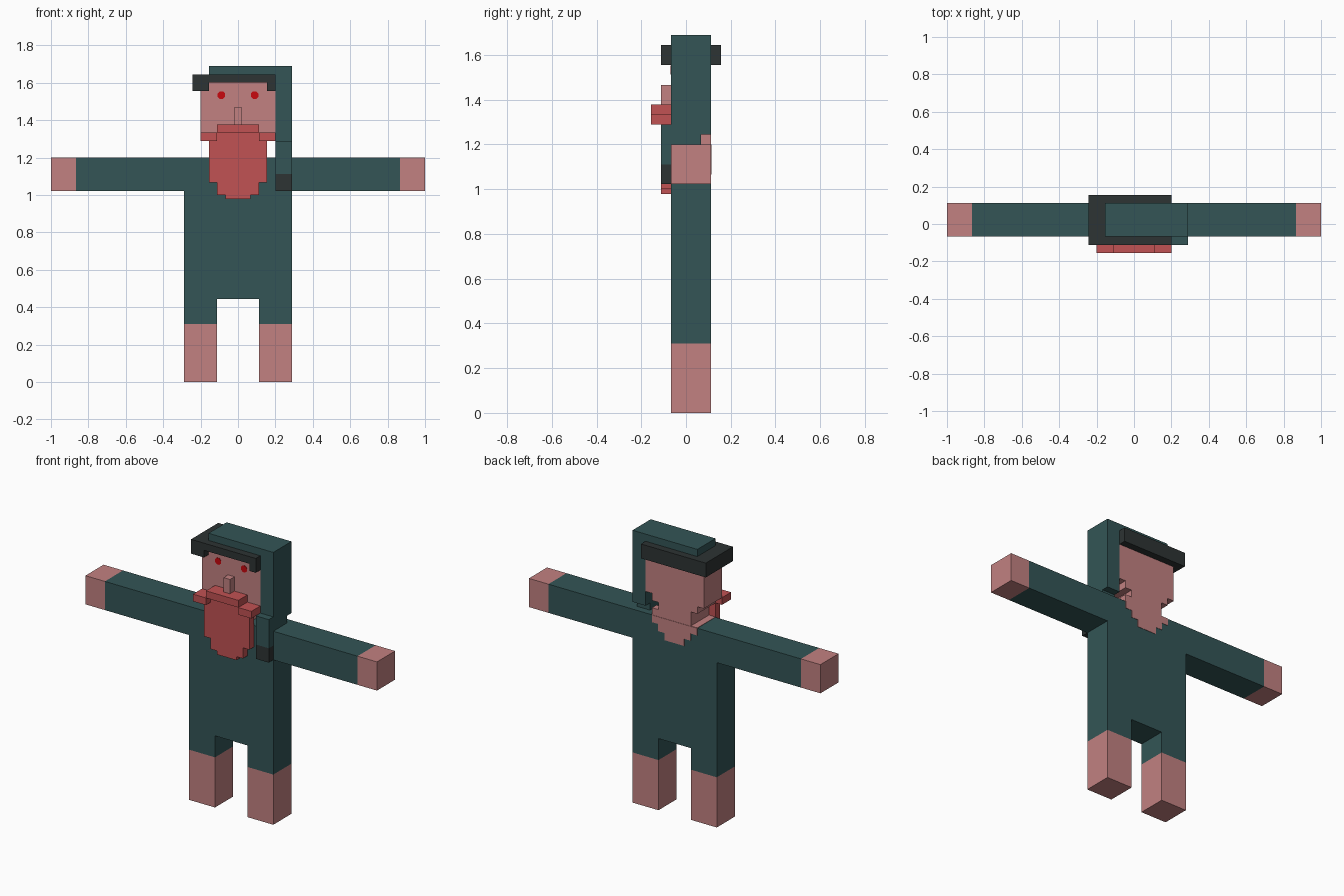
import bpy, bmesh, math
from mathutils import Vector

cube = bpy.data.objects.get("Cube")
if cube:
    bpy.data.objects.remove(cube, do_unlink=True)

U = 2 / 45          # one block of the grid the figure is built on
BACK, FRONT = 2.5, -1.5   # body depth in blocks


def material(name, rgb):
    lin = [((c / 255 + 0.055) / 1.055) ** 2.4 if c > 10 else c / 255 / 12.92 for c in rgb]
    m = bpy.data.materials.new(name)
    m.use_nodes = True
    m.diffuse_color = (*lin, 1)
    m.node_tree.nodes["Principled BSDF"].inputs["Base Color"].default_value = (*lin, 1)
    return m


TEAL = material("dark teal cloth", (51, 85, 86))
SKIN = material("pink skin", (194, 129, 129))
RED = material("red beard", (193, 82, 83))
BLACK = material("charcoal trim", (45, 51, 51))
EYE = material("bright red eye", (200, 8, 14))


def extrude(name, pts, lo, hi, mat, axis="y"):
    """Extrude an outline (x,z for axis y; y,z for axis x) from lo to hi, in blocks."""
    bm = bmesh.new()
    place = (lambda a, b: (a, lo, b)) if axis == "y" else (lambda a, b: (lo, a, b))
    step = Vector((0, hi - lo, 0)) if axis == "y" else Vector((hi - lo, 0, 0))
    face = bm.faces.new([bm.verts.new(place(a, b)) for a, b in pts])
    top = bmesh.ops.extrude_face_region(bm, geom=[face])["geom"]
    bmesh.ops.translate(bm, vec=step, verts=[v for v in top if isinstance(v, bmesh.types.BMVert)])
    bmesh.ops.recalc_face_normals(bm, faces=bm.faces)
    bmesh.ops.scale(bm, vec=(U, U, U), verts=bm.verts)
    me = bpy.data.meshes.new(name)
    bm.to_mesh(me)
    bm.free()
    me.materials.append(mat)
    ob = bpy.data.objects.new(name, me)
    bpy.context.collection.objects.link(ob)
    return ob


def box(name, x, y, z, mat):
    return extrude(name, [(x[0], z[0]), (x[1], z[0]), (x[1], z[1]), (x[0], z[1])], y[0], y[1], mat)


def mirrored(half):
    """Complete a symmetric outline from its +x half, listed bottom to top."""
    return half + [(-x, z) for x, z in reversed(half)]


DEPTH = (FRONT, BACK)

# Robe: torso, sleeves and trouser legs as one outline
extrude("robe", mirrored([(2.5, 10), (2.5, 7), (6.5, 7), (6.5, 23),
                          (19.5, 23), (19.5, 27)]), *DEPTH, TEAL)

# Hands and feet
for side, s in (("left", 1), ("right", -1)):
    box(side + "_hand", sorted((s * 19.5, s * 22.5)), DEPTH, (23, 27), SKIN)
    box(side + "_foot", sorted((s * 2.5, s * 6.5)), DEPTH, (0, 7), SKIN)

# Head with stepped jaw and neck
extrude("head", mirrored([(2.5, 27), (2.5, 29), (3.5, 29), (3.5, 30), (4.5, 30), (4.5, 36)]),
        *DEPTH, SKIN)
box("neck_step", (2.5, 3.5), (1.5, BACK), (27, 28), SKIN)
box("shoulder_skin", (-3.5, -2.5), DEPTH, (27, 27.05), SKIN)

# Bare skin showing at the nape
extrude("nape", mirrored([(1.5, 24), (1.5, 25), (2.5, 25), (2.5, 26), (3.5, 26), (3.5, 27)]),
        BACK, BACK + 0.05, SKIN)

# Face
box("nose", (-0.5, 0.5), (-2.5, FRONT), (30, 33), SKIN)
for side, s in (("left", 1), ("right", -1)):
    ring = [(s * 2 + 0.5 * math.cos(math.radians(22.5 + 45 * i)),
             34.5 + 0.5 * math.sin(math.radians(22.5 + 45 * i))) for i in range(8)]
    extrude(side + "_eye", ring, FRONT - 0.05, FRONT, EYE)
    box(side + "_moustache_tip", sorted((s * 2.5, s * 4.5)), (-3.5, FRONT), (29, 30), RED)
box("moustache", (-2.5, 2.5), (-3.5, FRONT), (30, 31), RED)
extrude("beard", mirrored([(1.5, 22), (1.5, 22.5), (2.5, 22.5), (2.5, 24), (3.5, 24), (3.5, 30)]),
        -2.5, FRONT, RED)

# Cap crown, hanging tail and its tip
box("cap_crown", (-3.5, 4.5), DEPTH, (36, 38), TEAL)
extrude("cap_tail", [(FRONT, 27), (1.5, 27), (1.5, 28), (BACK, 28), (BACK, 38), (FRONT, 38)],
        4.5, 6.5, TEAL, axis="x")
box("cap_tail_end", (4.5, 6.5), (-2.5, FRONT), (25, 29), TEAL)
box("cap_tail_tip", (4.5, 6.5), (-2.5, FRONT), (23, 25), BLACK)

# Cap brim: front strip with dropped ends, back strip, right side strip
extrude("brim_front", [(-5.5, 35), (-3.5, 35), (-3.5, 36), (3.5, 36), (3.5, 35), (4.5, 35),
                       (4.5, 37), (-5.5, 37)], -2.5, FRONT, BLACK)
box("brim_back", (-5.5, 4.5), (BACK, 3.5), (35, 37), BLACK)
extrude("brim_side", [(-5.5, 35), (-4.5, 35), (-4.5, 36), (-3.5, 36), (-3.5, 37), (-5.5, 37)],
        *DEPTH, BLACK)
